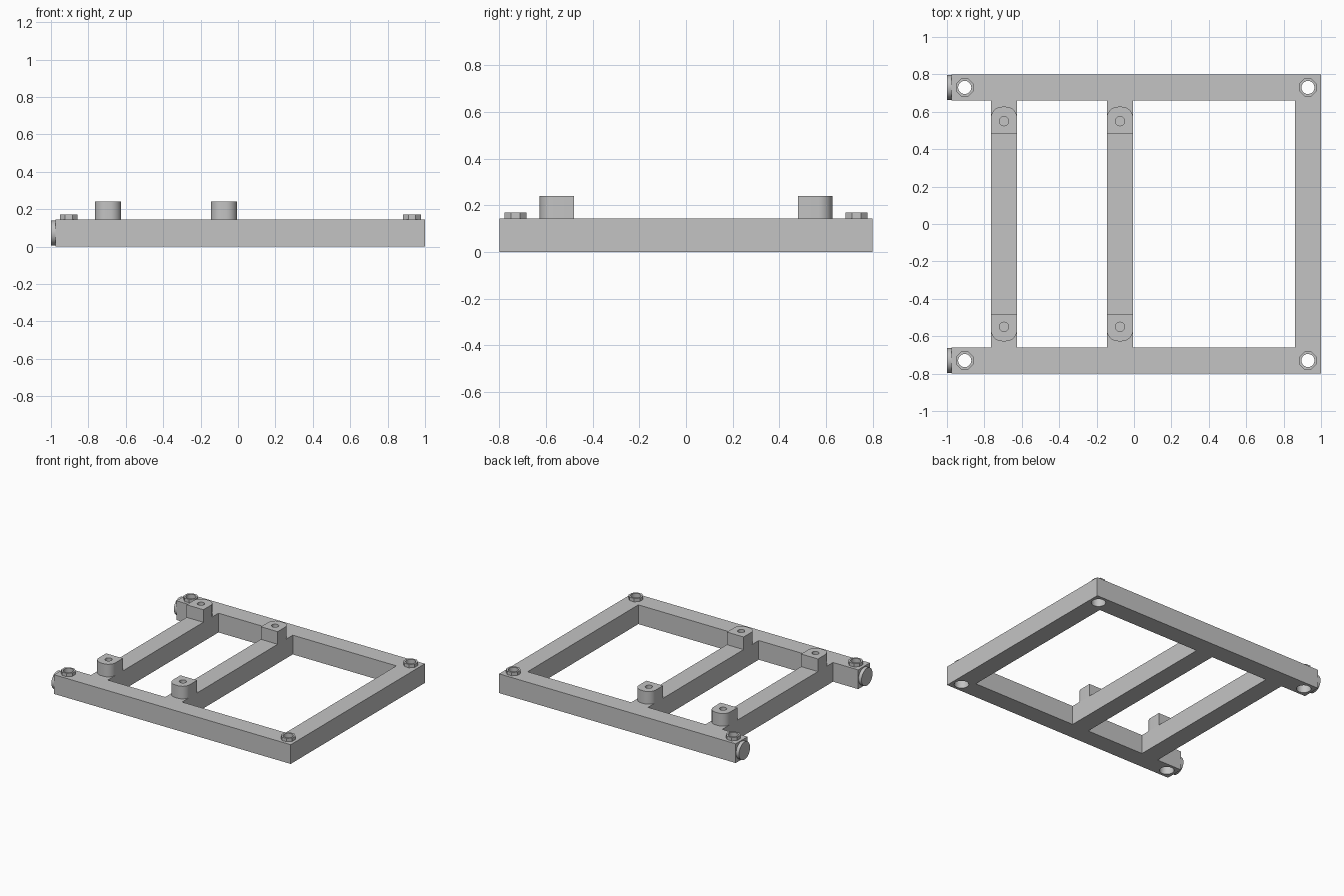
import bpy
import bmesh
from math import cos, sin, pi, tau
from mathutils import Matrix, Vector

if "Cube" in bpy.data.objects:
    bpy.data.objects.remove(bpy.data.objects["Cube"], do_unlink=True)

grey = bpy.data.materials.new("plain grey")
grey.use_nodes = True
grey.diffuse_color = (0.55, 0.55, 0.55, 1)
grey.node_tree.nodes["Principled BSDF"].inputs["Base Color"].default_value = grey.diffuse_color

TOP = 0.145      # top of the frame
BAR = 0.14       # width of every frame member
RAIL_Y = 0.73    # rail centre line


def prism(name, outline, z0, z1):
    """Extrude a flat outline from z0 to z1."""
    bm = bmesh.new()
    face = bm.faces.new([bm.verts.new((x, y, z0)) for x, y in outline])
    ext = bmesh.ops.extrude_face_region(bm, geom=[face])
    for v in ext["geom"]:
        if isinstance(v, bmesh.types.BMVert):
            v.co.z = z1
    bmesh.ops.recalc_face_normals(bm, faces=bm.faces)
    mesh = bpy.data.meshes.new(name)
    bm.to_mesh(mesh)
    bm.free()
    mesh.materials.append(grey)
    obj = bpy.data.objects.new(name, mesh)
    bpy.context.collection.objects.link(obj)
    return obj


def rect(x0, x1, y0, y1):
    return [(x0, y0), (x1, y0), (x1, y1), (x0, y1)]


def ring(x, y, r, n=40, turn=0.0):
    return [(x + r * cos(turn + tau * i / n), y + r * sin(turn + tau * i / n)) for i in range(n)]


def cut(obj, cutters):
    """Subtract the cutters and delete them."""
    for c in cutters:
        mod = obj.modifiers.new("cut", "BOOLEAN")
        mod.operation = "DIFFERENCE"
        mod.solver = "EXACT"
        mod.object = c
    bpy.context.view_layer.update()
    result = obj.evaluated_get(bpy.context.evaluated_depsgraph_get())
    mesh = bpy.data.meshes.new_from_object(result)
    obj.modifiers.clear()
    obj.data = mesh
    for c in cutters:
        bpy.data.objects.remove(c, do_unlink=True)


def smooth(obj):
    bpy.ops.object.select_all(action="DESELECT")
    obj.select_set(True)
    bpy.context.view_layer.objects.active = obj
    bpy.ops.object.shade_smooth_by_angle(angle=pi / 6)


bolts = [(x, s * RAIL_Y) for x in (-0.905, 0.93) for s in (-1, 1)]
bars = (-0.695, -0.075)
inner = RAIL_Y - BAR / 2

# Frame: one plate with three openings and counterbored corner holes
frame = prism("frame", rect(-0.975, 1, -0.8, 0.8), 0, TOP)
half = BAR / 2
spans = [(-1.2, bars[0] - half), (bars[0] + half, bars[1] - half), (bars[1] + half, 1 - BAR)]
cutters = [prism("opening", rect(a, b, -inner, inner), -1, 1) for a, b in spans]
for x, y in bolts:
    cutters.append(prism("bolt_hole", ring(x, y, 0.035), -1, 1))
    cutters.append(prism("counterbore", ring(x, y, 0.05), -1, 0.12))
cut(frame, cutters)
smooth(frame)

# Corner nuts
for x, y in bolts:
    nut = prism("corner_nut", ring(x, y, 0.051, 8, pi / 8), TOP, 0.17)
    cut(nut, [prism("nut_hole", ring(x, y, 0.035), -1, 1)])
    smooth(nut)

# Mounting lugs: square inside, rounded outside, with a blind hole
for x in bars:
    for s in (-1, 1):
        r = 0.06
        outline = [(x - half, s * 0.48), (x + half, s * 0.48)]
        for side, start in ((1, 0), (-1, pi / 2)):
            for i in range(11):
                a = start + pi / 2 * i / 10
                outline.append((x + side * (half - r) + r * cos(a), s * (0.627 - r + r * sin(a))))
        lug = prism("mounting_lug", outline, TOP, 0.24)
        cut(lug, [prism("lug_hole", ring(x, s * 0.55, 0.025), 0.15, 1)])
        smooth(lug)

# Round end caps on the open rail ends
for s in (-1, 1):
    cap = prism("rail_end_cap", ring(0, 0, 0.066), 0, 0.026)
    cap.data.transform(Matrix.Translation(Vector((-1, s * RAIL_Y, TOP / 2))) @ Matrix.Rotation(pi / 2, 4, "Y"))
    smooth(cap)
